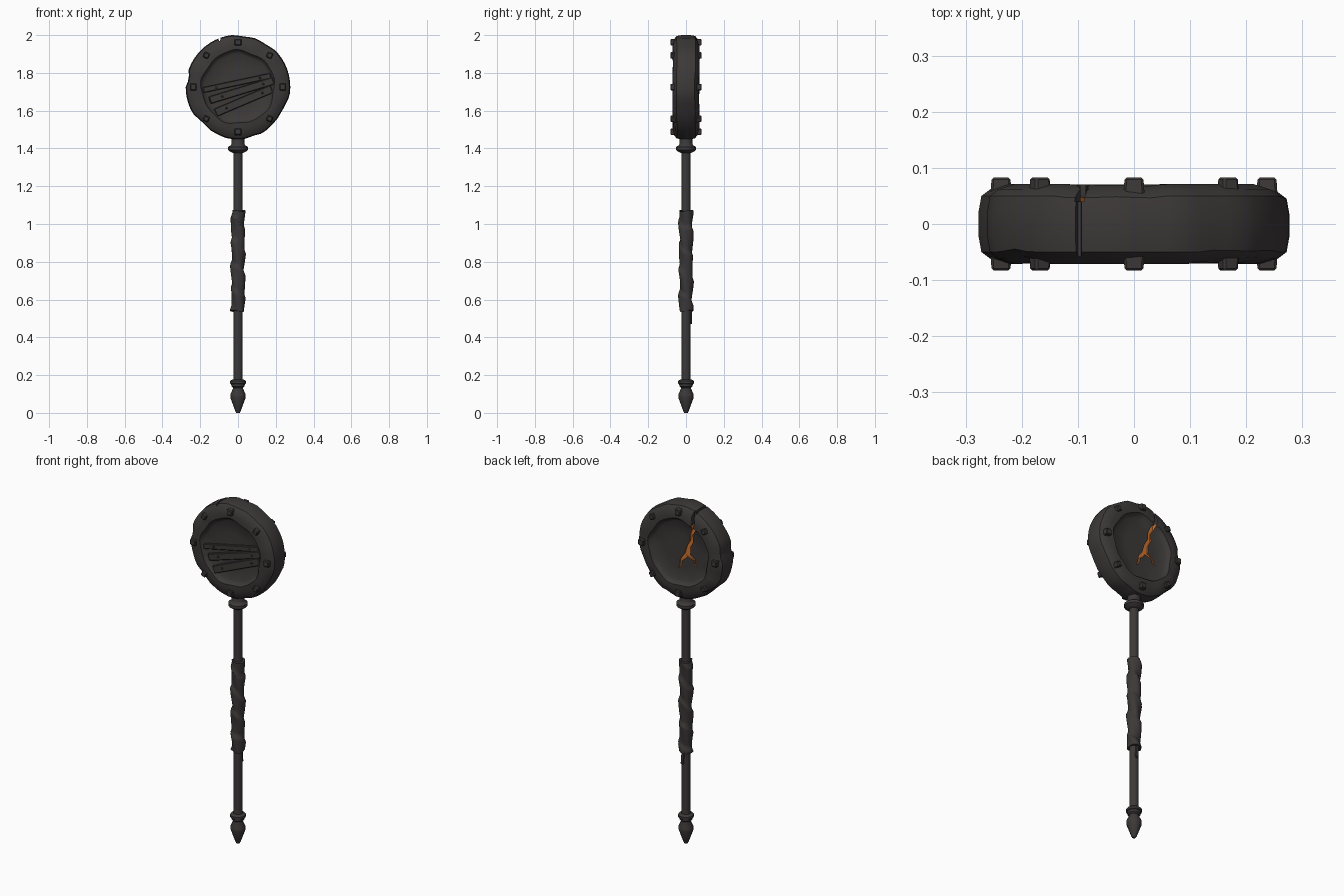
import bpy, bmesh, math, random
from mathutils import Vector, Matrix

if "Cube" in bpy.data.objects:
    bpy.data.objects.remove(bpy.data.objects["Cube"])

random.seed(4)
HZ = 1.725  # height of head centre


def material(name, col):
    m = bpy.data.materials.new(name)
    m.diffuse_color = (*col, 1)
    m.use_nodes = True
    m.node_tree.nodes["Principled BSDF"].inputs["Base Color"].default_value = m.diffuse_color
    return m


IRON = material("dark iron", (0.046, 0.040, 0.040))
GLOW = material("ember orange", (0.62, 0.17, 0.03))


def finish(name, bm, mat=IRON):
    bmesh.ops.remove_doubles(bm, verts=bm.verts, dist=1e-5)
    bmesh.ops.recalc_face_normals(bm, faces=bm.faces)
    me = bpy.data.meshes.new(name)
    bm.to_mesh(me)
    bm.free()
    me.materials.append(mat)
    ob = bpy.data.objects.new(name, me)
    bpy.context.collection.objects.link(ob)
    return ob


def skin(name, rows, cap=False):
    """Closed surface through rings of points."""
    bm = bmesh.new()
    vs = [[bm.verts.new(p) for p in row] for row in rows]
    n = len(rows[0])
    for a, b in zip(vs, vs[1:]):
        for j in range(n):
            k = (j + 1) % n
            bm.faces.new((a[j], a[k], b[k], b[j]))
    if cap:
        bm.faces.new(vs[0])
        bm.faces.new(vs[-1])
    return finish(name, bm)


def turned(name, profile, n):
    ang = [math.tau * j / n for j in range(n)]
    return skin(name, [[(r * math.cos(a), r * math.sin(a), z) for a in ang]
                       for r, z in profile], True)


def block(name, loc, size, taper=1.0, angle=0.0, bevel=0.004, front=-1):
    """Bevelled box on a disc face; its outer end is narrowed by taper."""
    bm = bmesh.new()
    bmesh.ops.create_cube(bm, size=1)
    for v in bm.verts:
        t = taper if v.co.y * front > 0 else 1
        v.co = Vector((v.co.x * size[0] * t, v.co.y * size[1], v.co.z * size[2] * t))
    bmesh.ops.bevel(bm, geom=bm.edges[:], offset=bevel, segments=1, affect='EDGES')
    bm.transform(Matrix.Translation(loc) @ Matrix.Rotation(-angle, 4, 'Y'))
    return finish(name, bm)


def ribbon(name, pts, y0, y1, mat):
    """Strip of varying width along (x, z, width) points, extruded in y."""
    left, right = [], []
    for i, (x, z, w) in enumerate(pts):
        a, b = pts[max(i - 1, 0)], pts[min(i + 1, len(pts) - 1)]
        d = Vector((b[0] - a[0], b[1] - a[1])).normalized()
        left.append((x - d.y * w / 2, z + d.x * w / 2))
        right.append((x + d.y * w / 2, z - d.x * w / 2))
    loops = zip(left, right)
    return skin_ribbon(name, list(loops), y0, y1, mat)


def skin_ribbon(name, pairs, y0, y1, mat):
    bm = bmesh.new()
    rings = [[bm.verts.new((p[0], y, HZ + p[1])) for p, y in
              ((l, y0), (r, y0), (r, y1), (l, y1))] for l, r in pairs]
    for a, b in zip(rings, rings[1:]):
        for j in range(4):
            k = (j + 1) % 4
            bm.faces.new((a[j], a[k], b[k], b[j]))
    bm.faces.new(rings[0])
    bm.faces.new(rings[-1])
    return finish(name, bm, mat)


# Head: battered disc, dished on both faces
N = 56
chips = [(random.uniform(0, math.tau), random.uniform(0.12, 0.3),
          random.uniform(0.004, 0.013)) for _ in range(13)]


def dent(a, shift=0.0):
    d = 0.0
    for c, w, depth in chips:
        t = abs((a - c - shift + math.pi) % math.tau - math.pi)
        d = max(d, depth * max(0, 1 - (t / w) ** 2))
    return d


half = [(0, .044), (.10, .044), (.172, .047), (.186, .056), (.194, .070),
        (.226, .071), (.256, .062), (.272, .050), (.277, .022)]
rows = []
for side in (1, -1):
    for r, y in (half if side > 0 else half[::-1]):
        ring = []
        for j in range(N):
            a = math.tau * j / N
            rr, yy = r, y
            if r > .2:
                rr -= dent(a) * (1 if r > .25 else .4)
                yy -= dent(a, .5 * side) * .45
            elif r > .17:
                rr += .004 * math.sin(5 * a + side) + .003 * math.sin(9 * a)
            ring.append((rr * math.cos(a), side * yy, HZ + rr * math.sin(a)))
        rows.append(ring)
head = skin("head_disc", rows)

# Cutters: split in the rim, and glowing forked crack in the back face
cutters = [
    ribbon("rim_split", [(-.088, .165, .012), (-.094, .20, .016), (-.088, .23, .014),
                         (-.100, .262, .020), (-.106, .30, .032)], .040, .1, IRON),
    ribbon("edge_split", [(-.097, .243, .006), (-.106, .30, .026)], -.1, .06, IRON),
    ribbon("crack_main", [(-.088, .180, .016), (-.084, .150, .024), (-.066, .115, .016),
                          (-.068, .075, .020), (-.048, .040, .022), (-.042, .005, .034),
                          (-.034, -.020, .030)], .036, .08, GLOW),
    ribbon("crack_fork_a", [(-.042, .000, .022), (-.016, -.032, .020), (.000, -.050, .014),
                            (.004, -.080, .010), (.018, -.104, .003)], .0365, .081, GLOW),
    ribbon("crack_fork_b", [(-.036, -.008, .022), (-.066, -.022, .014), (-.084, -.030, .010),
                            (-.090, -.052, .008), (-.106, -.066, .003)], .037, .082, GLOW),
]
head.data.materials.append(GLOW)
bpy.context.view_layer.objects.active = head
for c in cutters:
    mod = head.modifiers.new("cut", 'BOOLEAN')
    mod.object, mod.operation, mod.solver = c, 'DIFFERENCE', 'EXACT'
    mod.material_mode = 'TRANSFER'
    bpy.ops.object.modifier_apply(modifier=mod.name)
    bpy.data.objects.remove(c)

# Rivets: eight on each face, the upright ones larger
for side in (-1, 1):
    for i in range(8):
        a = math.tau * i / 8
        s = .038 if i % 2 == 0 else .032
        block("rivet", (.237 * math.cos(a), side * .066, HZ + .237 * math.sin(a)),
              (s, .034, s), .88, a if i % 2 == 0 else a + .35, .004, side)

# Boards laid across the front face, fanned out, with nails
boards = [(-.005, .022, .375, .030, 12, .051), (.02, -.018, .36, .040, 17, .055),
          (.03, -.073, .33, .044, 23, .051)]
for x, z, length, width, deg, depth in boards:
    ang = math.radians(deg)
    d = Vector((math.cos(ang), 0, math.sin(ang)))
    mid = Vector((x, -depth, HZ + z))
    block("board", mid, (length, .018, width), .97, ang, .003)
    for t in (-.3, .33):
        block("board_nail", mid + d * length * t + Vector((0, -.010, 0)),
              (.011, .008, .011), .8, ang, .002)

# Shaft, collars and pointed foot
turned("shaft", [(.025, .12), (.025, 1.46)], 12)
turned("upper_collar", [(.026, 1.375), (.040, 1.382), (.052, 1.392), (.052, 1.408),
                        (.038, 1.417), (.034, 1.425), (.034, 1.465)], 16)
turned("lower_collar", [(.026, .133), (.035, .140), (.036, .152), (.042, .156),
                        (.042, .168), (.034, .175), (.026, .177)], 16)
turned("foot_spike", [(.009, .0), (.014, .008), (.041, .082), (.041, .097),
                      (.026, .130), (.026, .14)], 12)

# Grip: overlapping spiral wrap with a loose tail
rows = []
n, steps, z0, z1 = 24, 100, .54, 1.07
for i in range(steps + 1):
    z = z0 + (z1 - z0) * i / steps
    ring = []
    for j in range(n):
        a = math.tau * j / n
        phase = (z / .125 + a / math.tau + .08 * math.sin(2 * a + 9 * z)) % 1
        r = .031 + .009 * min(phase / .8, (1 - phase) / .2)
        r += .0025 * math.sin(3 * a + 31 * z)
        ring.append((r * math.cos(a), r * math.sin(a), z + .005 * math.sin(2 * a)))
    rows.append(ring)
skin("grip_wrap", rows, True)
block("grip_tail", (.002, .027, .515), (.018, .008, .09), 1, .08, .002)

# Soft shading with crisp edges
bpy.ops.object.select_all(action='SELECT')
bpy.ops.object.shade_smooth_by_angle(angle=math.radians(32))
